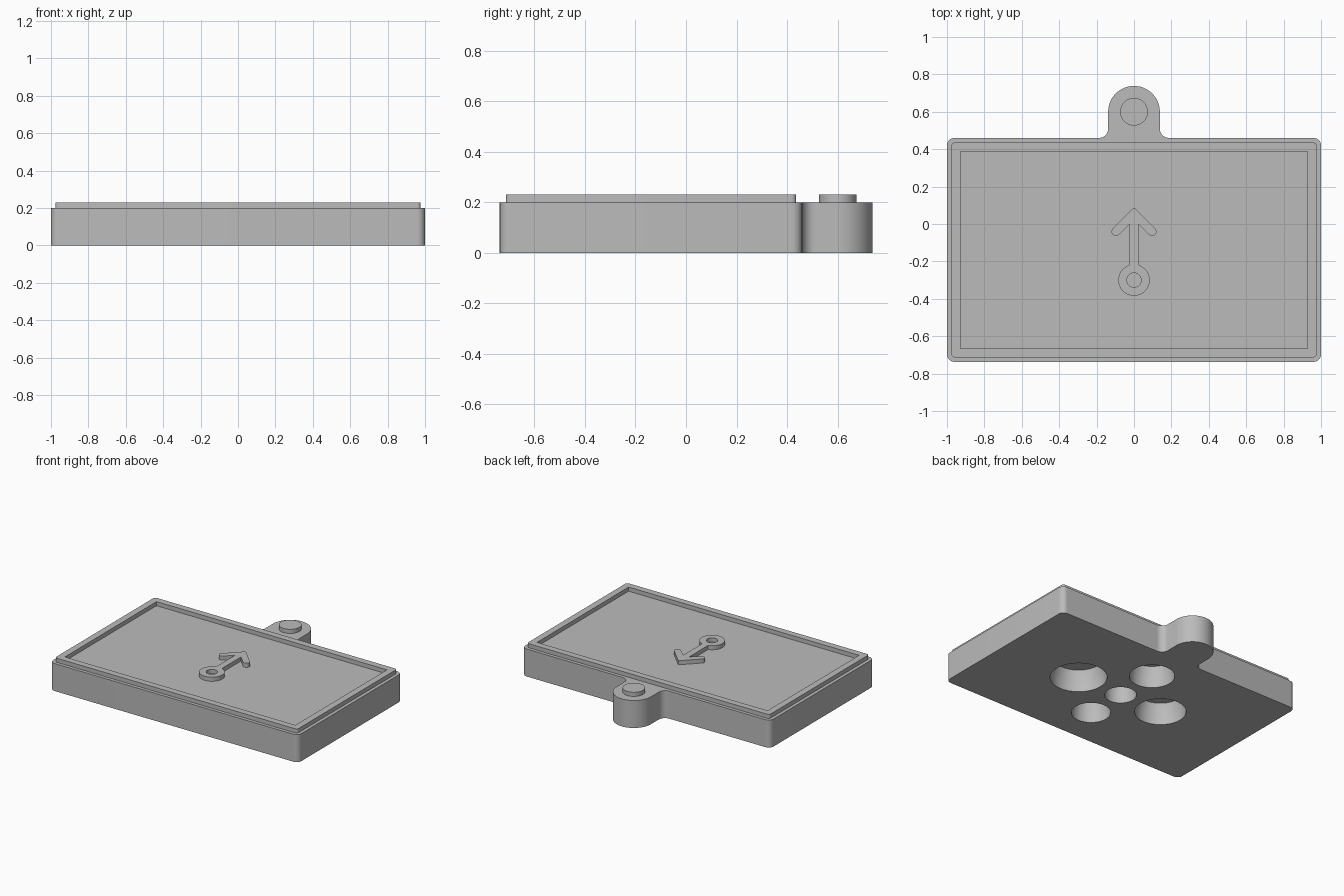
import bpy, bmesh
from math import sin, cos, radians, asin, degrees, sqrt

cube = bpy.data.objects.get("Cube")
if cube:
    bpy.data.objects.remove(cube, do_unlink=True)

grey = bpy.data.materials.new("plain grey")
grey.use_nodes = True
grey.diffuse_color = (0.5, 0.5, 0.5, 1)
grey.node_tree.nodes["Principled BSDF"].inputs["Base Color"].default_value = (0.5, 0.5, 0.5, 1)


def arc(cx, cy, r, start, end, n=10):
    angles = [radians(start + (end - start) * i / n) for i in range(n + 1)]
    return [(cx + r * cos(a), cy + r * sin(a)) for a in angles]


def circle(cx, cy, r, n=64):
    return arc(cx, cy, r, 0, 360, n)[:-1]


def mirrored(half):
    """Close a right-hand half outline with its mirror image."""
    return half + [(-x, y) for x, y in reversed(half) if x > 1e-5]


def add_object(name, bm):
    bmesh.ops.recalc_face_normals(bm, faces=bm.faces)
    mesh = bpy.data.meshes.new(name)
    bm.to_mesh(mesh)
    bm.free()
    mesh.materials.append(grey)
    obj = bpy.data.objects.new(name, mesh)
    bpy.context.scene.collection.objects.link(obj)
    return obj


def stack(name, layers):
    """Solid through matching outlines, each given as (z, points)."""
    bm = bmesh.new()
    rings = [[bm.verts.new((x, y, z)) for x, y in pts] for z, pts in layers]
    bm.faces.new(rings[0])
    bm.faces.new(rings[-1])
    for low, high in zip(rings, rings[1:]):
        n = len(low)
        for i in range(n):
            j = (i + 1) % n
            bm.faces.new((low[i], low[j], high[j], high[i]))
    return add_object(name, bm)


def prism(name, pts, z0, z1):
    return stack(name, [(z0, pts), (z1, pts)])


def cut(obj, cutter):
    """Subtract the cutter for good and remove it."""
    cutter.hide_render = True
    mod = obj.modifiers.new("cut", 'BOOLEAN')
    mod.operation = 'DIFFERENCE'
    mod.solver = 'EXACT'
    mod.object = cutter
    graph = bpy.context.evaluated_depsgraph_get()
    mesh = bpy.data.meshes.new_from_object(obj.evaluated_get(graph))
    obj.modifiers.clear()
    obj.data = mesh
    bpy.data.objects.remove(cutter, do_unlink=True)


TOP, RAISED, SUNK = 0.2, 0.23, 0.18
FRONT, BACK, TAB_Y, TAB_R = -0.737, 0.46, 0.6, 0.138
MID_Y = (FRONT + BACK) / 2

# Base plate with a filleted round tab
corner, fillet = 0.04, 0.05
base = prism("base_plate", mirrored(
    arc(1 - corner, FRONT + corner, corner, -90, 0)
    + arc(1 - corner, BACK - corner, corner, 0, 90)
    + arc(TAB_R + fillet, BACK + fillet, fillet, -90, -180)
    + arc(0, TAB_Y, TAB_R, 0, 90, 20)), 0, TOP)

# Round pockets underneath: one in the middle, four around it
mid_r, gap = 0.105, 0.068
pockets = [(0, 0, mid_r)]
for dx, dy, r in ((1, 0, 0.188), (-1, 0, 0.17), (0, 1, 0.15), (0, -1, 0.13)):
    reach = mid_r + gap + r
    pockets.append((dx * reach, dy * reach, r))
for x, y, r in pockets:
    y += MID_Y
    cut(base, stack("pocket_cutter", [
        (-0.05, circle(x, y, r)), (0.06, circle(x, y, r)),
        (0.15, circle(x, y, r * 0.87))]))

# Raised rim around the plate
inset, r = 0.024, 0.018
rim = prism("raised_rim", mirrored(
    arc(1 - inset - r, FRONT + inset + r, r, -90, 0, 6)
    + arc(1 - inset - r, BACK - inset - r, r, 0, 90, 6)), SUNK, RAISED)
inner = 0.072
cut(rim, prism("rim_cutter", mirrored(
    [(1 - inner, FRONT + inner), (1 - inner, BACK - inner)]), 0, 1))

# Stud on the tab
stud = prism("tab_stud", circle(0, TAB_Y, 0.074), SUNK, RAISED)

# Arrow: ring, shaft and two round-ended arms in one outline
ring_y, ring_r, shaft, arm = -0.3, 0.084, 0.024, 0.023
tip = 0.056
end_x = 0.097
meet = 90 - degrees(asin(shaft / ring_r))
arrow = prism("arrow", mirrored(
    arc(0, ring_y, ring_r, -90, meet, 36)
    + [(shaft, tip - arm * sqrt(2) - shaft)]
    + arc(end_x, tip - end_x, arm, -135, 45, 14)
    + [(0.006, tip + arm * sqrt(2) - 0.006), (0, tip + arm * sqrt(2) - 0.003)]),
    SUNK, RAISED)
cut(arrow, prism("ring_cutter", circle(0, ring_y, 0.038), 0, 1))

# Smooth the round walls, keep the edges crisp
bpy.ops.object.select_all(action='DESELECT')
for obj in (base, rim, stud, arrow):
    obj.select_set(True)
    bpy.context.view_layer.objects.active = obj
bpy.ops.object.shade_smooth_by_angle(angle=radians(30))
